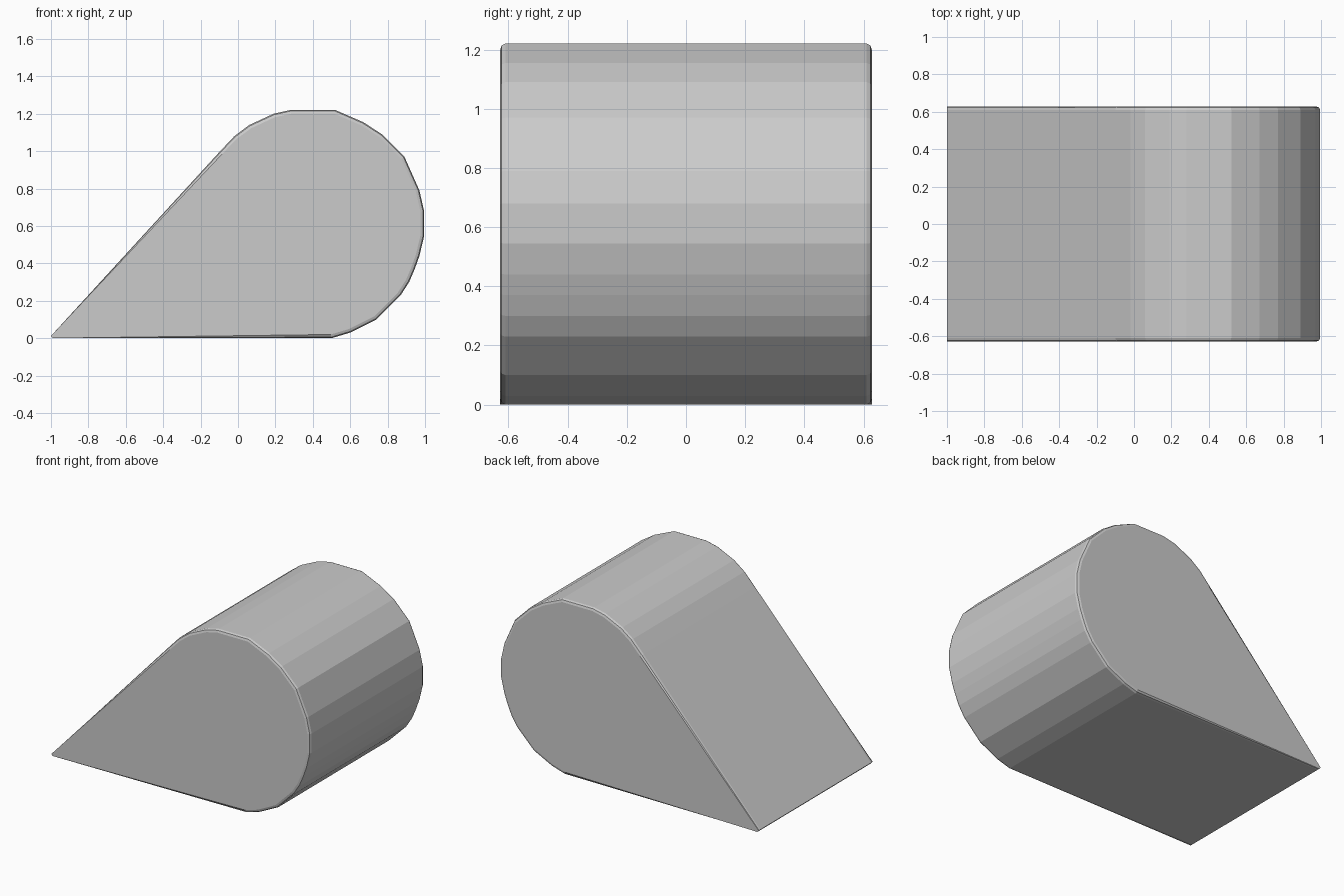
import bpy, bmesh

if "Cube" in bpy.data.objects:
    bpy.data.objects.remove(bpy.data.objects["Cube"])

# Teardrop side profile (x, z), starting at the pointed tip
profile = [(-1, .012), (-.99, 0), (.5, 0), (.6, .03), (.74, .10), (.87, .23),
           (.915, .30), (.945, .37), (.97, .44), (.995, .545), (.995, .68),
           (.97, .79), (.89, .97), (.77, 1.09), (.67, 1.155), (.52, 1.22),
           (.28, 1.22), (.19, 1.20), (.06, 1.14), (-.02, 1.08), (-.10, .995)]
center = (.38, .61)

# Rings across the width: (y, inset), with rounded rims at both ends
rim = [(.628, .020), (.623, .006), (.610, 0)]
rings = [(-y, i) for y, i in rim] + [(y, i) for y, i in reversed(rim)]

bm = bmesh.new()


def ring(y, inset):
    verts = []
    for x, z in profile:
        # The rim narrows to nothing at the tip
        k = inset / .61 * min(1, (x + 1) / 1.0)
        verts.append(bm.verts.new((x + (center[0] - x) * k, y,
                                   z + (center[1] - z) * k)))
    return verts


loops = [ring(y, i) for y, i in rings]
n = len(profile)
for a, b in zip(loops, loops[1:]):
    for j in range(n):
        bm.faces.new((a[j], b[j], b[(j + 1) % n], a[(j + 1) % n]))

# Flat end caps
bm.faces.new(loops[0])
bm.faces.new(loops[-1][::-1])
bmesh.ops.recalc_face_normals(bm, faces=bm.faces)

mesh = bpy.data.meshes.new("teardrop_body")
bm.to_mesh(mesh)
bm.free()
body = bpy.data.objects.new("teardrop_body", mesh)
bpy.context.collection.objects.link(body)
